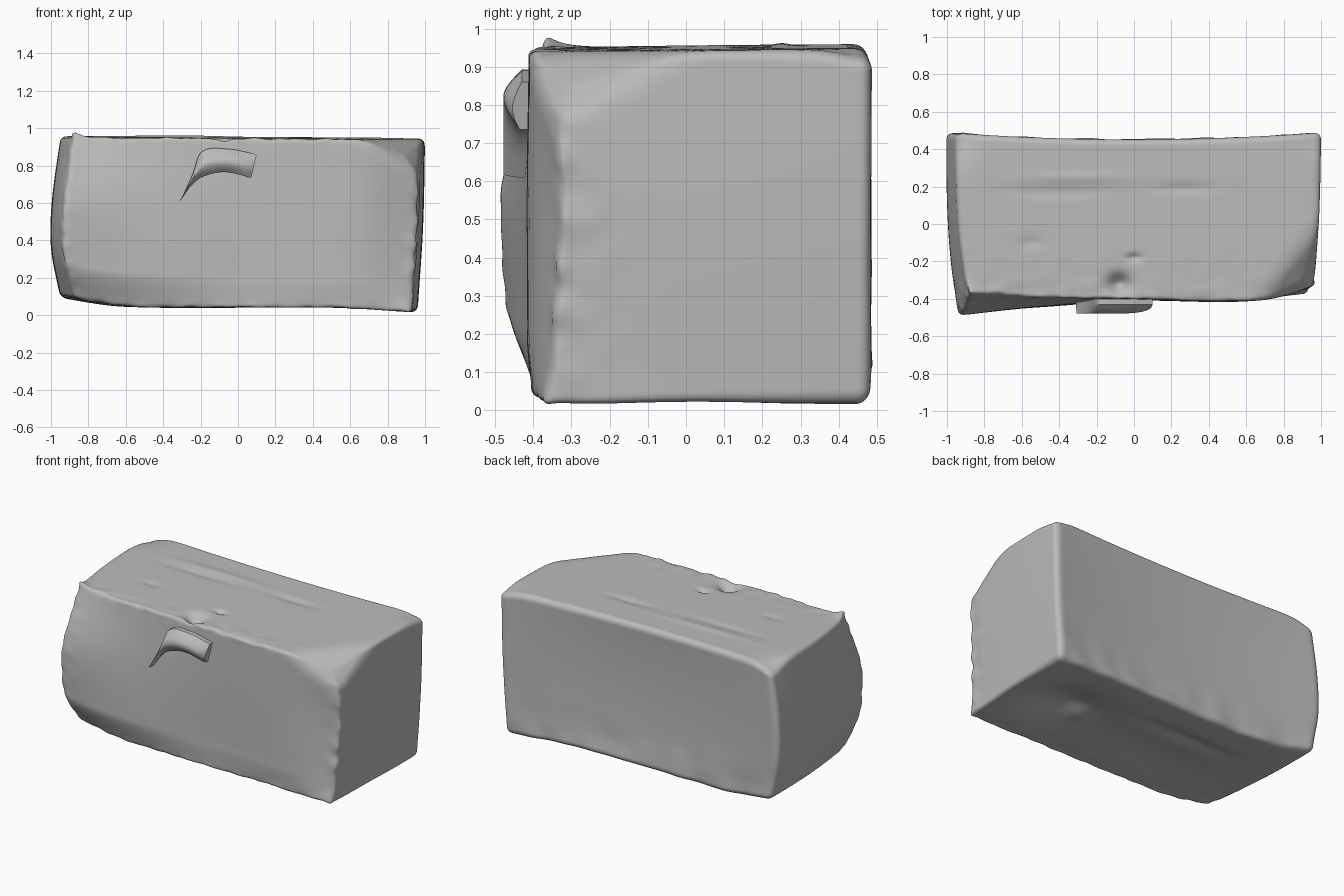
import bpy, bmesh, math
from mathutils import Vector, noise

old = bpy.data.objects.get("Cube")
if old:
    bpy.data.objects.remove(old, do_unlink=True)


def make_material(name, rgb):
    m = bpy.data.materials.new(name)
    m.use_nodes = True
    m.diffuse_color = (*rgb, 1)
    m.node_tree.nodes["Principled BSDF"].inputs["Base Color"].default_value = (*rgb, 1)
    return m


def add_object(name, bm, material, angle):
    bmesh.ops.recalc_face_normals(bm, faces=bm.faces)
    me = bpy.data.meshes.new(name)
    bm.to_mesh(me)
    bm.free()
    ob = bpy.data.objects.new(name, me)
    bpy.context.collection.objects.link(ob)
    me.materials.append(material)
    bpy.ops.object.select_all(action='DESELECT')
    ob.select_set(True)
    bpy.context.view_layer.objects.active = ob
    bpy.ops.object.shade_smooth_by_angle(angle=math.radians(angle))


def lerp(a, b, t):
    return a + (b - a) * t


def curve(keys, values, t):
    """Smooth curve through the given values."""
    t = min(max(t, keys[0]), keys[-1])
    last = len(keys) - 1
    i = next(k for k in range(last) if t <= keys[k + 1])

    def slope(k):
        lo, hi = max(k - 1, 0), min(k + 1, last)
        return (values[hi] - values[lo]) / (keys[hi] - keys[lo])

    h = keys[i + 1] - keys[i]
    f = (t - keys[i]) / h
    ease = f * f * (3 - 2 * f)
    return (lerp(values[i], values[i + 1], ease)
            + h * f * (1 - f) * ((1 - f) * slope(i) - f * slope(i + 1)))


def bump(p, cx, cy, rx, ry):
    return math.exp(-((p.x - cx) / rx) ** 2 - ((p.y - cy) / ry) ** 2)


grey = make_material("plain grey", (0.5, 0.5, 0.5))

# Warped block: depth of the front face by width and height
FRONT_X = (-1, -0.5, 0, 0.65, 0.95)
FRONT_Z = (0, 0.13, 0.19, 0.58, 0.95)
FRONT_Y = ((-0.375, -0.39, -0.40, -0.40, -0.37),
           (-0.455, -0.435, -0.41, -0.41, -0.345),
           (-0.475, -0.445, -0.41, -0.41, -0.34),
           (-0.49, -0.435, -0.41, -0.41, -0.33),
           (-0.36, -0.39, -0.40, -0.41, -0.37))
HALF = Vector((1, 0.48, 0.48))

# Worn upper corner, given as a soft cutting plane
CUT_POINT = Vector((0.65, -0.41, 0.955))
CUT_NORMAL = Vector((0.57, -0.46, 0.68)).normalized()
CUT_SOFT = 0.05

# Long creases in the lid: centre, half length, half width, height
CREASES = ((-0.3, 0.25, 0.3, 0.03, 0.007), (-0.4, 0.17, 0.25, 0.03, -0.007),
           (0.27, 0.19, 0.15, 0.03, -0.009), (-0.55, -0.1, 0.06, 0.03, -0.007),
           (-0.08, -0.32, 0.055, 0.05, -0.06), (0, -0.18, 0.035, 0.02, -0.02))
# Hollows pressed into the underside
HOLLOWS = ((0.55, 0.03, 0.24, 0.19, 0.065), (0.4, -0.02, 0.08, 0.08, -0.02),
           (-0.25, 0.18, 0.35, 0.06, 0.02), (-0.2, -0.05, 0.45, 0.22, 0.03))


def warp(u):
    # rounded box, crisper towards the front
    r = lerp(0.018, 0.04, (u.y + 1) / 2)
    p = Vector([u[i] * HALF[i] for i in range(3)])
    inner = Vector([max(r - HALF[i], min(HALF[i] - r, p[i])) for i in range(3)])
    d = p - inner
    if d.length > 1e-6:
        p = inner + d.normalized() * r
    s = [p[i] / HALF[i] for i in range(3)]
    a, b, c = [(v + 1) / 2 for v in s]

    # uneven end, back, top and bottom walls
    left = curve((0, 0.3, 0.6, 1), (-0.95, -1, -0.995, -0.95), c) + 0.07 * (1 - b) ** 3
    right = curve((0, 0.5, 1), (0.96, 0.99, 1), c) - 0.035 * (1 - b) ** 2
    x = lerp(left, right, a)
    front = curve(FRONT_Z, [curve(FRONT_X, row, x) for row in FRONT_Y], c * 0.95)
    back = 0.455 + 0.035 * x * x - 0.02 * (1 - x * x) * (1 - s[2] ** 2)
    low = curve((-1, -0.6, 0.5, 0.95), (0.1, 0.045, 0.04, 0.015), x)
    low += 0.03 * (1 - b) ** 2 * max(0, -x - 0.4)
    high = 0.95 - 0.007 * x + 0.01 * (b - 0.5)
    q = Vector((x, lerp(front, back, b), lerp(low, high, c)))

    # lid creases, underside hollows, sunken rear corners, raised front corner
    lid, base = c ** 8, (1 - c) ** 8
    q.z += lid * sum(h * bump(q, *shape) for *shape, h in CREASES)
    q.z += base * sum(h * bump(q, *shape) for *shape, h in HOLLOWS)
    q.z -= c ** 4 * (0.06 * bump(q, -1, 0.48, 0.13, 0.13) + 0.025 * bump(q, 1, 0.48, 0.1, 0.1))
    q.z += 0.035 * c ** 6 * bump(q, -0.89, -0.38, 0.06, 0.06)

    # ragged front rim and lumpy lower back
    rim = (1 - b) ** 12 * max(abs(s[0]), abs(s[2])) ** 24
    q += noise.noise_vector(q * 13) * 0.012 * rim
    q.y += 0.015 * noise.noise(q * 6) * b ** 8 * (1 - c) ** 6

    over = q.dot(CUT_NORMAL) - CUT_POINT.dot(CUT_NORMAL)
    if over > -CUT_SOFT:
        push = over if over > CUT_SOFT else (over + CUT_SOFT) ** 2 / (4 * CUT_SOFT)
        q -= CUT_NORMAL * push * 0.85
    return q


bm = bmesh.new()
bmesh.ops.create_cube(bm, size=2)
bmesh.ops.subdivide_edges(bm, edges=bm.edges[:], cuts=100, use_grid_fill=True)
for v in bm.verts:
    v.co = warp(v.co)
add_object("box_body", bm, grey, 40)

# Curved clasp flap with a pointed tail, pinched at its upper and lower rims
bm = bmesh.new()
NU, NV = 28, 10
T = (0, 0.12, 0.25, 0.6, 1)
front_grid, back_grid = [], []
for i in range(NU + 1):
    t = i / NU
    x_top = curve(T, (-0.3, -0.245, -0.2, -0.06, 0.1), t)
    z_top = curve(T, (0.63, 0.75, 0.87, 0.89, 0.86), t)
    x_low = curve(T, (-0.31, -0.25, -0.19, -0.07, 0.07), t)
    z_low = curve(T, (0.61, 0.695, 0.74, 0.765, 0.735), t)
    for grid, is_front in ((front_grid, True), (back_grid, False)):
        col = []
        for j in range(NV + 1):
            k = j / NV
            swell = math.sin(math.pi * k) * (1.1 - 0.3 * k) + 0.25 * (1 - k)
            rounded = 1 - 0.5 * t ** 8
            y = -0.43 - 0.045 * swell * rounded if is_front else -0.39
            col.append(bm.verts.new((lerp(x_low, x_top, k), y, lerp(z_low, z_top, k))))
        grid.append(col)
for grid in (front_grid, back_grid):
    for i in range(NU):
        for j in range(NV):
            bm.faces.new((grid[i][j], grid[i + 1][j], grid[i + 1][j + 1], grid[i][j + 1]))


def outline(g):
    return ([col[0] for col in g] + g[-1][1:]
            + [col[-1] for col in g[-2::-1]] + g[0][-2:0:-1])


ring_a, ring_b = outline(front_grid), outline(back_grid)
for i in range(len(ring_a)):
    n = (i + 1) % len(ring_a)
    bm.faces.new((ring_a[i], ring_a[n], ring_b[n], ring_b[i]))
add_object("clasp_flap", bm, grey, 40)
